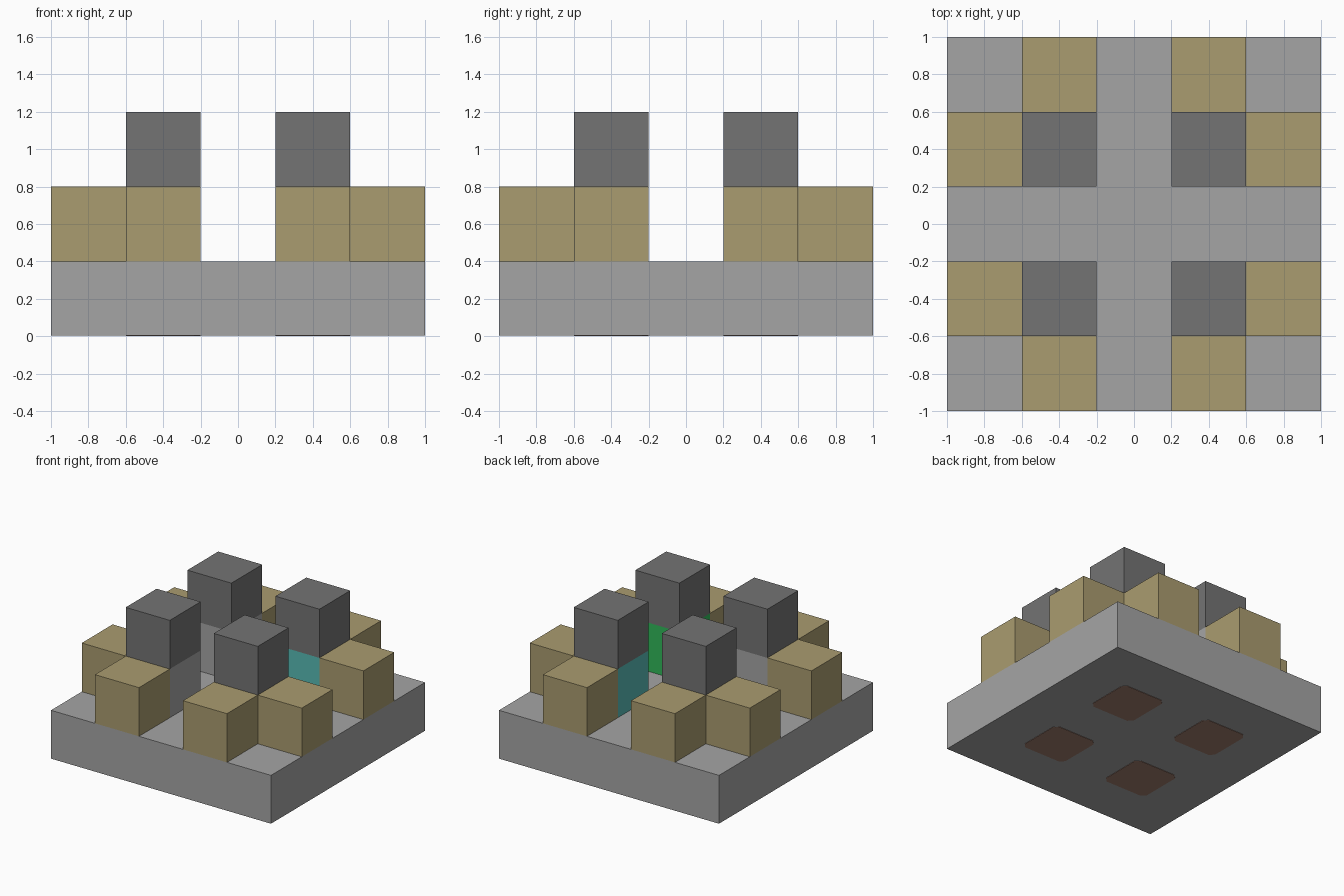
import bpy
import bmesh
from mathutils import Matrix

cube = bpy.data.objects.get("Cube")
if cube:
    bpy.data.objects.remove(cube, do_unlink=True)


def material(name, colour):
    mat = bpy.data.materials.new(name)
    mat.use_nodes = True
    mat.diffuse_color = (*colour, 1)
    mat.node_tree.nodes["Principled BSDF"].inputs["Base Color"].default_value = (*colour, 1)
    return mat


stone = material("light grey", (0.376, 0.376, 0.376))
dark = material("dark grey", (0.174, 0.174, 0.174))
sand = material("sand", (0.402, 0.333, 0.162))
teal = material("teal", (0.098, 0.5, 0.464))
green = material("green", (0.03, 0.484, 0.103))
brown = material("brown", (0.357, 0.206, 0.154))


def block(name, centre, size, mat, corner_cut=0):
    """A box standing on its given base point, optionally with cut upright edges."""
    x, y, z = centre
    bm = bmesh.new()
    bmesh.ops.create_cube(bm, size=1, matrix=Matrix.Translation((x, y, z + size[2] / 2))
                          @ Matrix.Diagonal((*size, 1)))
    if corner_cut:
        upright = [e for e in bm.edges
                   if abs(e.verts[0].co.z - e.verts[1].co.z) > size[2] / 2]
        bmesh.ops.bevel(bm, geom=upright, offset=corner_cut, segments=1, affect='EDGES')
    mesh = bpy.data.meshes.new(name)
    bm.to_mesh(mesh)
    bm.free()
    mesh.materials.append(mat)
    obj = bpy.data.objects.new(name, mesh)
    bpy.context.collection.objects.link(obj)
    return obj


U = 0.4                 # side of one block
CUBE = (U, U, U)
LIFT = 0.003            # keeps the underside plates level with the ground

# Square base slab
block("base_slab", (0, 0, LIFT), (2, 2, U - LIFT), stone)

# Four corner clusters: a two-block column with two side blocks and a plate beneath
clusters = [
    ("front_right", -1, -1, stone),
    ("front_left", 1, -1, green),
    ("back_right", -1, 1, stone),
    ("back_left", 1, 1, teal),
]
for name, sx, sy, core in clusters:
    x, y = sx * U, sy * U
    block(name + "_core_block", (x, y, U), CUBE, core)
    block(name + "_top_block", (x, y, 2 * U), CUBE, dark)
    block(name + "_side_block", (2 * x, y, U), CUBE, sand)
    block(name + "_end_block", (x, 2 * y, U), CUBE, sand)
    block(name + "_underside_plate", (x, y, 0), (U, U, 2 * LIFT), brown, corner_cut=0.035)
